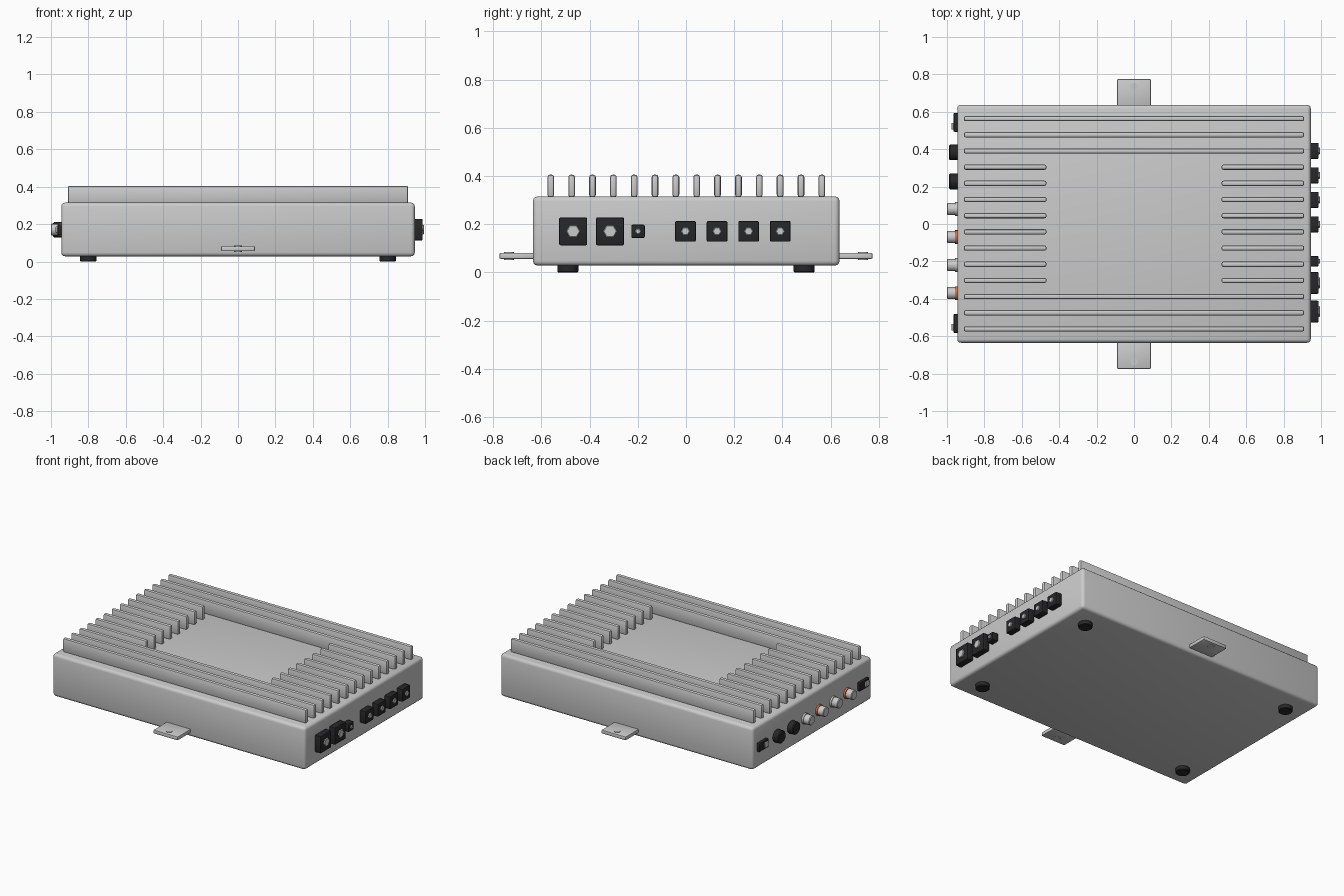
import bpy, math

if "Cube" in bpy.data.objects:
    bpy.data.objects.remove(bpy.data.objects["Cube"])

def material(name, color):
    m = bpy.data.materials.new(name)
    m.diffuse_color = (*color, 1)
    m.use_nodes = True
    m.node_tree.nodes["Principled BSDF"].inputs["Base Color"].default_value = m.diffuse_color
    return m

BLACK = material("black_plastic", (0.02, 0.02, 0.022))
METAL = material("bright_metal", (0.8, 0.8, 0.8))
RED = material("red_ring", (0.75, 0.15, 0.05))
WHITE = material("white_ring", (0.9, 0.9, 0.88))

def finish(ob, name, mat, bevel, segments):
    ob.name = name
    if mat:
        ob.data.materials.append(mat)
    bpy.ops.object.transform_apply(location=False, rotation=True, scale=True)
    if bevel:
        b = ob.modifiers.new("bevel", 'BEVEL')
        b.width, b.segments = bevel, segments
        b.limit_method = 'ANGLE'
        b.angle_limit = math.radians(65)
        bpy.ops.object.modifier_apply(modifier="bevel")
    return ob

def box(name, x, y, z, mat=None, bevel=0.0, segments=2):
    """Box from (min, max) ranges."""
    bpy.ops.mesh.primitive_cube_add(size=1, location=[sum(r) / 2 for r in (x, y, z)])
    ob = bpy.context.object
    ob.scale = [r[1] - r[0] for r in (x, y, z)]
    finish(ob, name, mat, bevel, segments)
    if bevel:
        bpy.ops.object.shade_smooth_by_angle(angle=math.radians(40))
    return ob

def cyl(name, center, r, depth, sides, axis='Z', mat=None, bevel=0.0):
    rot = (0, math.pi / 2, 0) if axis == 'X' else (0, 0, 0)
    bpy.ops.mesh.primitive_cylinder_add(vertices=sides, radius=r, depth=depth,
                                        location=center, rotation=rot)
    finish(bpy.context.object, name, mat, bevel, 1)
    if sides > 8:
        bpy.ops.object.shade_smooth_by_angle(angle=math.radians(40))

def span(c, w):
    return (c - w / 2, c + w / 2)

# Main housing
box("housing", (-0.945, 0.945), (-0.635, 0.637), (0.028, 0.315), bevel=0.02, segments=3)

# Heatsink fins: full length at the edges, split around the centre panel
for i in range(14):
    y = span(-0.561 + i * 0.0865, 0.028)
    if i < 3 or i > 10:
        box("long_fin", (-0.91, 0.91), y, (0.312, 0.405), bevel=0.01)
    else:
        for x in ((-0.91, -0.468), (0.468, 0.91)):
            box("short_fin", x, y, (0.312, 0.405), bevel=0.01)

# Mounting tabs with screws, front and back
for s in (-1, 1):
    box("mounting_tab", (-0.091, 0.091), span(s * 0.70, 0.148), (0.056, 0.081), bevel=0.005)
    cyl("tab_screw", (0, s * 0.735, 0.068), 0.021, 0.033, 12)

# Rubber feet
for x in (-0.8, 0.8):
    for y in (-0.49, 0.49):
        cyl("foot", (x, y, 0.016), 0.044, 0.032, 20, mat=BLACK, bevel=0.004)

# Right side: terminal blocks with hex pins (y, block size, pin radius)
Z = 0.17
blocks = [(-0.468, 0.116, 0.029), (-0.315, 0.116, 0.029), (-0.199, 0.056, 0.013)]
blocks += [(y, 0.086, 0.019) for y in (-0.002, 0.129, 0.26, 0.391)]
for y, size, r in blocks:
    box("terminal_block", (0.94, 0.987), span(y, size), span(Z, size), BLACK, 0.006)
    cyl("terminal_pin", (0.972, y, Z), r, 0.046, 6, 'X', METAL, 0.003)

# Left side: slide switches at both ends
for y in (0.543, -0.532):
    box("switch_body", (-0.965, -0.94), span(y, 0.1), span(Z, 0.058), BLACK, 0.005)
    box("switch_slider", (-0.975, -0.95), span(y - 0.02, 0.036), span(Z, 0.034), METAL, 0.003)

# Left side: control knobs
for y in (0.383, 0.227):
    cyl("knob", (-0.964, y, Z), 0.042, 0.048, 12, 'X', BLACK, 0.005)

# Left side: round signal jacks with colour rings
for i, y in enumerate((0.08, -0.07, -0.22, -0.37)):
    cyl("jack_ring", (-0.949, y, Z), 0.037, 0.016, 16, 'X', RED if i % 2 else WHITE)
    cyl("jack", (-0.97, y, Z), 0.032, 0.06, 16, 'X', METAL, 0.004)
